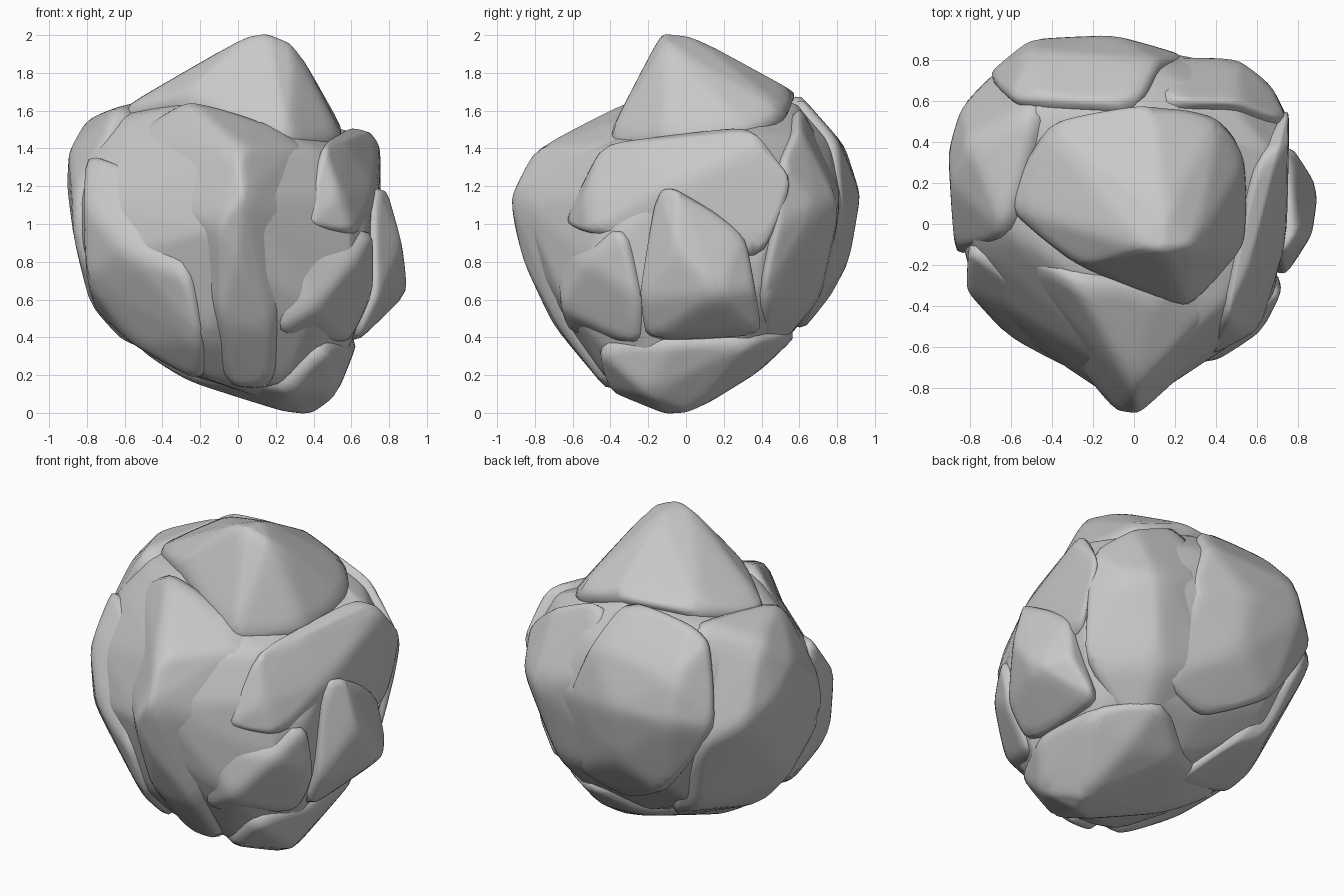
import bpy
import bmesh
from mathutils import Vector

default_cube = bpy.data.objects.get("Cube")
if default_cube:
    bpy.data.objects.remove(default_cube, do_unlink=True)

# One plain stone colour
stone = bpy.data.materials.new("stone grey")
stone.use_nodes = True
grey = (.58, .58, .58, 1)
stone.diffuse_color = grey
shader = stone.node_tree.nodes["Principled BSDF"]
shader.inputs["Base Color"].default_value = grey
shader.inputs["Roughness"].default_value = .8

body_corners = []


def add_subdivision(obj, name, kind, levels):
    modifier = obj.modifiers.new(name, "SUBSURF")
    modifier.subdivision_type = kind
    modifier.levels = modifier.render_levels = levels


def add_lump(name, corners, swell=1.03):
    """Wrap a hull around a few corner points and soften it into a worn stone."""
    points = [Vector(corner) for corner in corners]
    centre = sum(points, Vector()) / len(points)
    bm = bmesh.new()
    for point in points:
        bm.verts.new(centre + (point - centre) * swell)
    hull = bmesh.ops.convex_hull(bm, input=bm.verts)
    unused = {g for g in hull["geom_interior"] + hull["geom_unused"]
              if isinstance(g, bmesh.types.BMVert)}
    bmesh.ops.delete(bm, geom=list(unused), context="VERTS")
    bmesh.ops.recalc_face_normals(bm, faces=bm.faces)
    for face in bm.faces:
        face.smooth = True
    mesh = bpy.data.meshes.new(name)
    bm.to_mesh(mesh)
    bm.free()
    mesh.materials.append(stone)
    obj = bpy.data.objects.new(name, mesh)
    bpy.context.collection.objects.link(obj)
    add_subdivision(obj, "split faces", "SIMPLE", 2)
    add_subdivision(obj, "wear edges", "CATMULL_CLARK", 1)


def add_body_lump(name, corners):
    """Add a lump whose corners also shape the core behind it."""
    add_lump(name, corners)
    body_corners.extend(corners)


# Peak on top, with a steep left face and a long slope to the back
add_lump("peak", [
    (.03, -.1, 1.98), (.15, -.13, 2), (.15, .05, 1.98), (.3, -.1, 1.94),
    (.26, -.43, 1.42), (.56, -.1, 1.43), (.56, .35, 1.48), (.42, .55, 1.58),
    (-.66, .1, 1.58), (-.45, .5, 1.68), (.1, .6, 1.68), (-.3, -.2, 1.67),
    (0, .4, 1.78), (0, 0, 1)])

# Front ridge, keeled along the middle
add_body_lump("front_ridge", [
    (-.1, -.9, 1), (.03, -.92, 1.15), (0, -.8, 1.39), (.3, -.5, 1.4),
    (.46, -.35, 1.34), (-.3, -.25, 1.67), (.1, -.3, 1.56), (-.63, -.1, 1.44),
    (.18, -.4, .12), (-.05, -.4, .13), (-.1, -.7, .48), (.18, -.66, .45),
    (0, -.85, .8), (-.3, -.65, 1.05), (.33, -.64, 1), (0, .1, .8)])

# Right side: front flank and the large shoulder behind it
add_body_lump("right_flank", [
    (-.81, -.33, 1.1), (-.8, -.3, .7), (-.6, -.56, .85), (-.25, -.74, .72),
    (-.55, -.3, .36), (-.2, -.4, .16), (-.2, -.66, .4), (-.76, .1, .55),
    (-.8, -.1, 1.4), (-.35, -.48, 1.2), (0, 0, .5)])
add_body_lump("right_shoulder", [
    (-.9, .38, 1.2), (-.89, .2, 1.38), (-.8, .4, 1.54), (-.84, .58, 1.1),
    (-.87, -.1, 1.15), (-.86, -.15, .9), (-.78, .1, .57), (-.6, .1, .37),
    (-.62, -.05, 1.61), (-.45, .6, 1.65), (-.65, .77, 1), (-.5, .6, .5),
    (-.3, .55, .42), (-.1, .2, .2), (0, .2, 1)])

# Back, in two lumps
add_body_lump("back_lump", [
    (-.5, .9, 1.15), (-.1, .92, 1.15), (-.5, .84, 1.4), (-.45, .6, 1.67),
    (0, .58, 1.7), (.25, .82, 1.1), (-.1, .86, .8), (-.4, .76, .62),
    (0, .6, .42), (.1, .8, 1.45), (-.72, .72, 1.1), (.35, .65, .55),
    (-.6, .6, 1.58), (0, .2, 1)])
add_body_lump("back_left_lump", [
    (.2, .81, 1.2), (.5, .81, 1.1), (.65, .7, 1.1), (.75, .5, 1),
    (.5, .6, 1.5), (.15, .6, 1.64), (.7, .4, .6), (.4, .7, .6),
    (.3, .4, .25), (.74, .5, 1.3), (-.1, .75, .7), (.1, .1, 1)])

# Left side: shelf, low front boulder and jutting corner
add_body_lump("left_shelf", [
    (.55, -.25, 1.43), (.6, .3, 1.51), (.7, .35, 1.49), (.75, .35, 1.42),
    (.75, .57, 1.2), (.74, -.1, 1.2), (.45, -.44, 1.42), (.55, -.52, 1.15),
    (.36, -.64, 1), (.62, -.5, .95), (.2, 0, .9), (.75, .4, .8)])
add_body_lump("left_front_boulder", [
    (.26, -.68, .85), (.42, -.66, .55), (.72, -.33, .98), (.62, -.53, .8),
    (.72, -.25, .6), (.6, -.25, .36), (.2, -.62, .42), (.36, -.54, .95),
    (.2, 0, .6)])
add_lump("left_corner", [
    (.9, .17, .64), (.87, -.05, .88), (.78, -.04, 1.2), (.74, -.25, .6),
    (.75, .3, .98), (.62, -.22, .37), (.62, .4, .4), (.78, .36, .65),
    (.72, -.15, 1.2), (.2, .1, .7)])

# Base, lowest toward the left and rising to the back
add_body_lump("base", [
    (.35, -.1, 0), (.2, -.15, .02), (.4, .04, .01), (.52, -.2, .1),
    (.63, -.1, .38), (.45, -.48, .35), (.25, -.42, .13), (-.3, 0, .18),
    (-.57, .1, .36), (.35, .35, .2), (0, .4, .24), (.6, .35, .38),
    (.3, .6, .43), (.1, 0, .8)])

# Core that fills the clefts between the lumps, set just below their surface
add_lump("core", body_corners, swell=.96)
